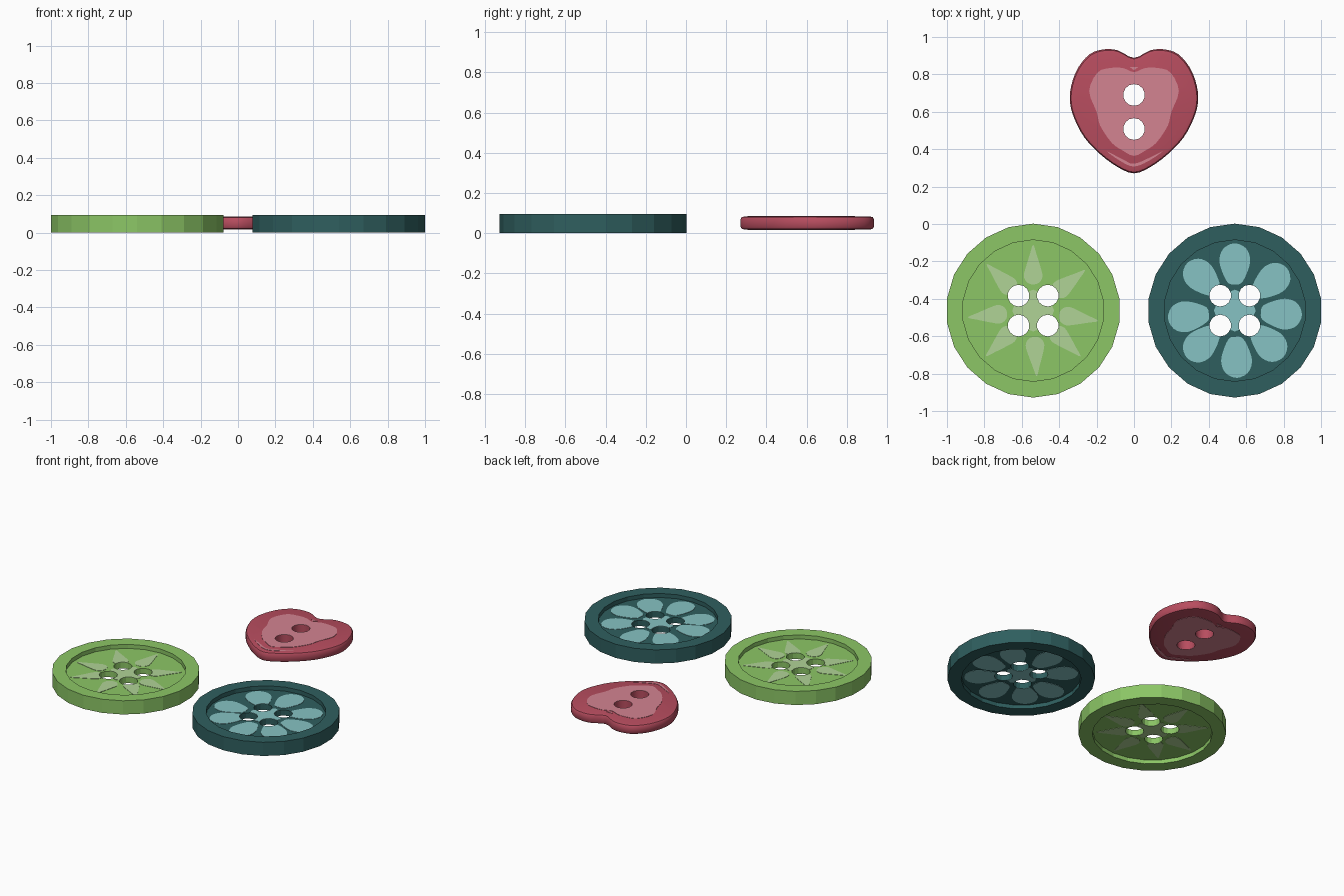
import bpy, bmesh, math

if "Cube" in bpy.data.objects:
    bpy.data.objects.remove(bpy.data.objects["Cube"])


def material(name, r, g, b):
    lin = [((c / 255 + 0.055) / 1.055) ** 2.4 for c in (r, g, b)]
    m = bpy.data.materials.new(name)
    m.diffuse_color = (*lin, 1)
    m.use_nodes = True
    m.node_tree.nodes["Principled BSDF"].inputs["Base Color"].default_value = m.diffuse_color
    return m


GREEN = material("leaf green", 140, 198, 102)
PALE_GREEN = material("pale green", 176, 212, 150)
TEAL = material("dark teal", 47, 95, 95)
PALE_TEAL = material("pale teal", 134, 194, 195)
RED = material("rose red", 184, 77, 95)
PINK = material("pale pink", 212, 131, 145)


def circle(cx, cy, r, n, start=math.pi / 2):
    return [(cx + r * math.cos(start + math.tau * i / n),
             cy + r * math.sin(start + math.tau * i / n)) for i in range(n)]


def smooth(pts, steps=3):
    """Closed Catmull-Rom curve through the points."""
    out, n = [], len(pts)
    for i in range(n):
        a, b, c, d = (pts[(i + k) % n] for k in (-1, 0, 1, 2))
        for s in range(steps):
            t = s / steps
            out.append(tuple(0.5 * (2 * b[k] + (c[k] - a[k]) * t
                       + (2 * a[k] - 5 * b[k] + 4 * c[k] - d[k]) * t * t
                       + (3 * b[k] - a[k] - 3 * c[k] + d[k]) * t ** 3) for k in (0, 1)))
    return out


def loft(bm, rings):
    """Bridge a stack of (outline, z) rings and cap both ends."""
    loops = [[bm.verts.new((x, y, z)) for x, y in outline] for outline, z in rings]
    n = len(loops[0])
    for a, b in zip(loops, loops[1:]):
        for i in range(n):
            bm.faces.new((a[i], a[(i + 1) % n], b[(i + 1) % n], b[i]))
    bm.faces.new(loops[0][::-1])
    bm.faces.new(loops[-1])


def make(name, stacks, mat=None):
    bm = bmesh.new()
    for rings in stacks:
        loft(bm, rings)
    bmesh.ops.recalc_face_normals(bm, faces=bm.faces[:])
    me = bpy.data.meshes.new(name)
    bm.to_mesh(me)
    bm.free()
    if mat:
        me.materials.append(mat)
    ob = bpy.data.objects.new(name, me)
    bpy.context.collection.objects.link(ob)
    return ob


def punch(obs, holes, r=0.058):
    """Cut the thread holes through every object."""
    cutter = make("hole_cutter", [[(circle(x, y, r, 14), -0.1), (circle(x, y, r, 14), 0.2)]
                                  for x, y in holes])
    cutter.hide_render = True
    for ob in obs:
        mod = ob.modifiers.new("holes", 'BOOLEAN')
        mod.operation = 'DIFFERENCE'
        mod.solver = 'EXACT'
        mod.object = cutter
        bpy.context.view_layer.objects.active = ob
        bpy.ops.object.modifier_apply(modifier=mod.name)
    bpy.data.objects.remove(cutter)


def inlays(outlines, low, high, t=0.002):
    """Thin painted plates on the lower and upper faces."""
    return [[(o, z), (o, z + t)] for o in outlines for z in (low - t, high)]


# Round buttons: rimmed disc, petals and centre patch on both faces
def round_button(name, cx, cy, mat, pale, half_petal, angles):
    outer, inner = circle(cx, cy, 0.465, 22), circle(cx, cy, 0.378, 22)
    low, high = 0.028, 0.067
    body = make(name + "_button", [[(inner, low), (inner, 0), (outer, 0),
                                    (outer, 0.095), (inner, 0.095), (inner, high)]], mat)
    petal = smooth(half_petal + [(r, -h) for r, h in half_petal[-2:0:-1]])
    shapes = [circle(cx, cy, 0.112, 8)]
    for deg in angles:
        c, s = math.cos(math.radians(deg)), math.sin(math.radians(deg))
        shapes.append([(cx + x * c - y * s, cy + x * s + y * c) for x, y in petal])
    flower = make(name + "_petals", inlays(shapes, low, high), pale)
    punch([body, flower], [(cx + 0.078 * i, cy + 0.08 * j) for i in (-1, 1) for j in (-1, 1)])


round_button("green", -0.539, -0.463, GREEN, PALE_GREEN,
             [(0.14, 0), (0.15, 0.032), (0.185, 0.05), (0.24, 0.037), (0.30, 0.018), (0.352, 0)],
             (90, 38, -9, -44, -87, 224, 186, 135))
round_button("teal", 0.539, -0.463, TEAL, PALE_TEAL,
             [(0.14, 0), (0.15, 0.038), (0.22, 0.072), (0.28, 0.082), (0.335, 0.058), (0.36, 0)],
             (90, 39, -4, -44, -88, 225, 187, 135))


# Heart button: half outline mirrored, rounded rim
def heart(half):
    return smooth(half + [(-x, y) for x, y in half[-2:0:-1]])


def scaled(outline, s):
    return [(x * s, 0.6 + (y - 0.6) * s) for x, y in outline]


edge = heart([(0, 0.888), (-0.085, 0.928), (-0.16, 0.934), (-0.235, 0.909), (-0.30, 0.834),
              (-0.336, 0.738), (-0.342, 0.65), (-0.32, 0.566), (-0.267, 0.465),
              (-0.182, 0.374), (-0.085, 0.303), (0, 0.271)])
patch = heart([(0, 0.812), (-0.06, 0.834), (-0.128, 0.834), (-0.195, 0.81), (-0.24, 0.711),
               (-0.2, 0.60), (-0.18, 0.524), (-0.118, 0.433), (-0.064, 0.395), (0, 0.364)])
glint = smooth([(-0.145, 0.388), (-0.07, 0.335), (0, 0.307), (0.08, 0.338), (0.155, 0.39),
                (0.09, 0.358), (0, 0.322), (-0.06, 0.346)])
notch_glint = [(-0.024, 0.84), (0, 0.822), (0.024, 0.84)]

body = make("heart_button", [[(scaled(edge, s), z) for s, z in (
    (0.93, 0.018), (0.98, 0.022), (1, 0.033), (1, 0.069), (0.98, 0.08), (0.93, 0.084))]], RED)
face = make("heart_inlay", inlays([patch, glint, notch_glint], 0.018, 0.084), PINK)
punch([body, face], [(0, 0.69), (0, 0.508)])

bpy.ops.object.select_all(action='DESELECT')
body.select_set(True)
bpy.context.view_layer.objects.active = body
bpy.ops.object.shade_smooth_by_angle(angle=math.radians(35))
